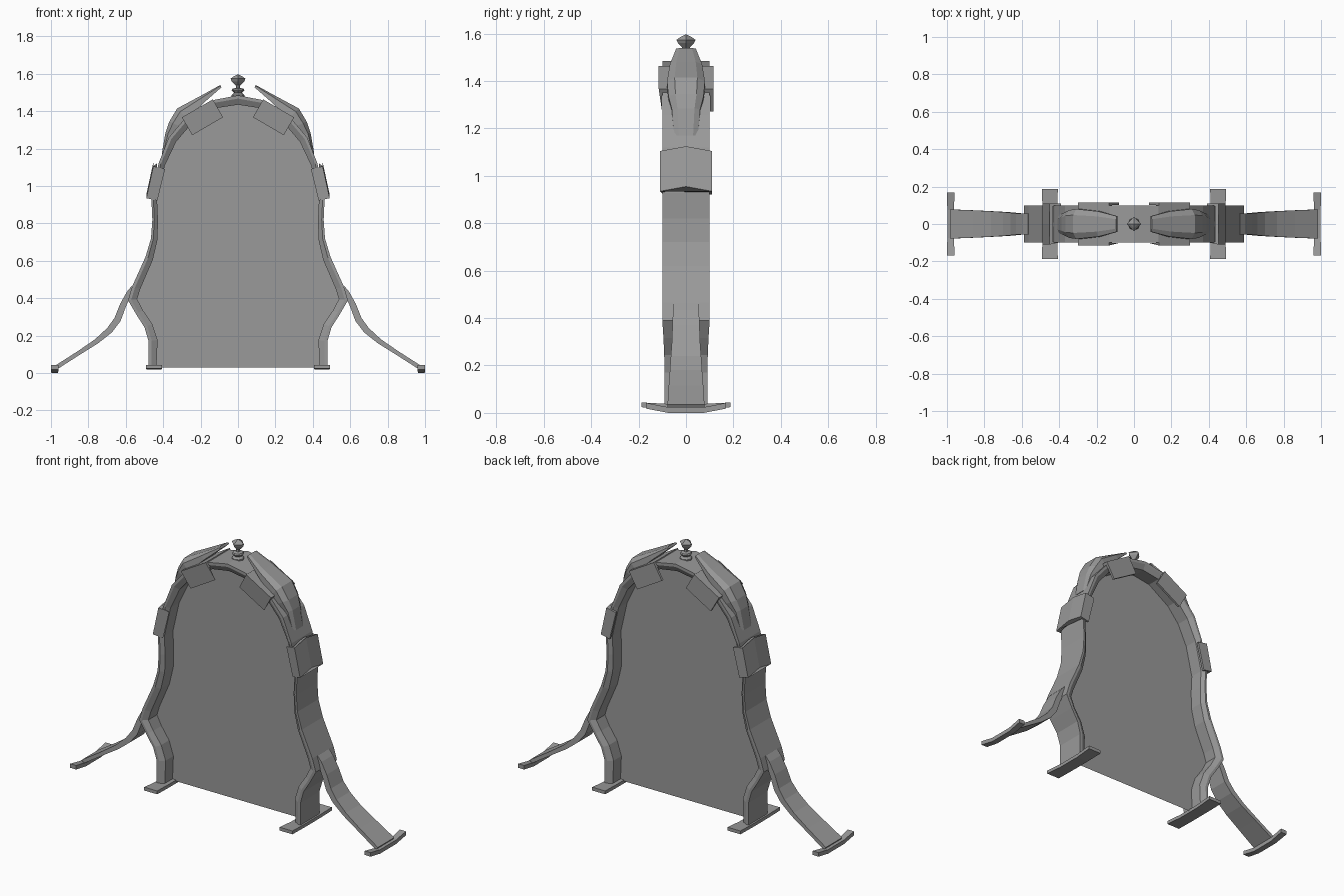
import bpy, bmesh
from math import cos, sin, pi
from mathutils import Vector

if "Cube" in bpy.data.objects:
    bpy.data.objects.remove(bpy.data.objects["Cube"])

# cross-sections: (side / half-width, depth / thickness), outer surface at depth 0
BAND = [(-1, 0), (0, 0), (1, 0), (1, -.35), (.82, -1), (-.82, -1), (-1, -.35)]
PLATE = [(-1, -.3), (-.6, 0), (0, 0), (.6, 0), (1, -.3), (1, -1), (-1, -1)]
STRIP = [(-1, 0), (1, 0), (1, -1), (-1, -1)]
CHANNEL = [(-1, 0), (0, 0), (1, 0), (1, -1), (.88, -1), (.88, -.3), (0, -.3),
           (-.88, -.3), (-.88, -1)]

# dark grey for every part
grey = bpy.data.materials.new("dark_grey")
grey.diffuse_color = (.32, .32, .32, 1)
grey.use_nodes = True
grey.node_tree.nodes["Principled BSDF"].inputs["Base Color"].default_value = grey.diffuse_color


def finish(name, bm, mirror=True):
    bmesh.ops.recalc_face_normals(bm, faces=bm.faces)
    me = bpy.data.meshes.new(name)
    bm.to_mesh(me)
    bm.free()
    me.materials.append(grey)
    ob = bpy.data.objects.new(name, me)
    bpy.context.collection.objects.link(ob)
    if mirror:
        ob.modifiers.new("Mirror", 'MIRROR').use_axis[0] = True
    return ob


def bridge(bm, rings):
    for a, b in zip(rings, rings[1:]):
        k = len(a)
        for i in range(k):
            bm.faces.new((a[i], a[(i + 1) % k], b[(i + 1) % k], b[i]))


def normals(path):
    """Mitred outward normal of each point of an x,z path that runs upward."""
    pts = [Vector(p[:2]) for p in path]
    segs = [(b - a).normalized() for a, b in zip(pts, pts[1:])]
    out = []
    for i, p in enumerate(pts):
        a, b = segs[max(i - 1, 0)], segs[min(i, len(segs) - 1)]
        t = (a + b).normalized()
        n = Vector((t.y, -t.x)) / max(t.dot(b), .75)
        out.append(Vector((0, 1)) if abs(p.x) < 1e-5 else n)
    return out


def sweep(name, path, section, chevron=0):
    """path: (x, z, half-width, thickness) along the outer surface."""
    bm = bmesh.new()
    rings = []
    for (x, z, w, t), n in zip(path, normals(path)):
        rings.append([bm.verts.new((x + n.x * d * t, s * w,
                                    z + n.y * d * t + (chevron if s == 0 else 0)))
                      for s, d in section])
    bridge(bm, rings)
    bm.faces.new(rings[0])
    if abs(path[-1][0]) > 1e-5:
        bm.faces.new(rings[-1])
    return finish(name, bm)


# arch frame: one bent band from foot to crown
arch = [(.478, .03, .09, .042), (.478, .17, .09, .048), (.50, .245, .092, .045),
        (.545, .315, .095, .042), (.588, .39, .1, .045), (.565, .465, .1, .045),
        (.495, .62, .1, .042), (.465, .72, .1, .035), (.458, .82, .1, .03),
        (.463, .93, .1, .03), (.425, 1.12, .1, .035), (.37, 1.26, .1, .045),
        (.285, 1.36, .1, .045), (.13, 1.46, .1, .045), (0, 1.485, .1, .05)]
sweep("arch_frame", arch, BAND)

# flat panel filling the arch
bm = bmesh.new()
side = [Vector((p[0], p[1])) - n * p[3] * .8 for p, n in zip(arch, normals(arch))]
loop = [(p.x, 0, p.y) for p in side] + [(-p.x, 0, p.y) for p in side[-2::-1]]
bm.faces.new([bm.verts.new(v) for v in loop])
finish("centre_panel", bm, mirror=False)

# splayed outer legs, flowing out of the arch
sweep("outer_leg", [(.985, .035, .078, .022), (.86, .115, .073, .022), (.765, .18, .068, .027),
                    (.70, .24, .064, .034), (.66, .295, .06, .036), (.63, .37, .057, .034),
                    (.594, .435, .055, .028), (.568, .466, .055, .015)], STRIP)

# clamps around the arch
sweep("side_clamp", [(.49, .935, .11, .06), (.453, 1.105, .11, .065)], CHANNEL, .02)
sweep("shoulder_clamp", [(.30, 1.367, .115, .11), (.135, 1.463, .115, .11)], CHANNEL)

# curved crest plates over the shoulders
sweep("crest_plate", [(.408, 1.17, .05, .02), (.388, 1.285, .06, .05), (.367, 1.345, .074, .07),
                      (.325, 1.415, .08, .075), (.20, 1.482, .068, .04), (.095, 1.54, .042, .014)],
      PLATE)


# feet: bars with slightly raised tips
def foot(name, x, half, tip, z, lift, thick):
    bm = bmesh.new()
    rings = []
    for y, h, w in [(-tip, lift, half), (-.075, 0, half * .9), (.075, 0, half * .9), (tip, lift, half)]:
        rings.append([bm.verts.new((x + sx * w, y, z + h + dz))
                      for sx, dz in [(-1, 0), (1, 0), (1, thick), (-1, thick)]])
    bridge(bm, rings)
    bm.faces.new(rings[0])
    bm.faces.new(rings[-1])
    finish(name, bm)


foot("inner_foot", .45, .043, .187, .018, .006, .02)
foot("outer_foot", .98, .02, .168, 0, .018, .024)


# finial: short turned stem with a faceted gem
def lathe(name, profile, sides):
    bm = bmesh.new()
    rings = [[bm.verts.new((r * cos(2 * pi * i / sides), r * sin(2 * pi * i / sides), z))
              for i in range(sides)] for r, z in profile]
    bridge(bm, rings)
    bm.faces.new(rings[0])
    bm.faces.new(rings[-1])
    finish(name, bm, mirror=False)


lathe("finial_stem", [(.034, 1.475), (.034, 1.487), (.022, 1.498), (.034, 1.512), (.03, 1.52),
                      (.012, 1.525), (.012, 1.54)], 8)
lathe("finial_gem", [(.006, 1.53), (.034, 1.56), (.04, 1.574), (.022, 1.587), (.002, 1.597)], 4)
